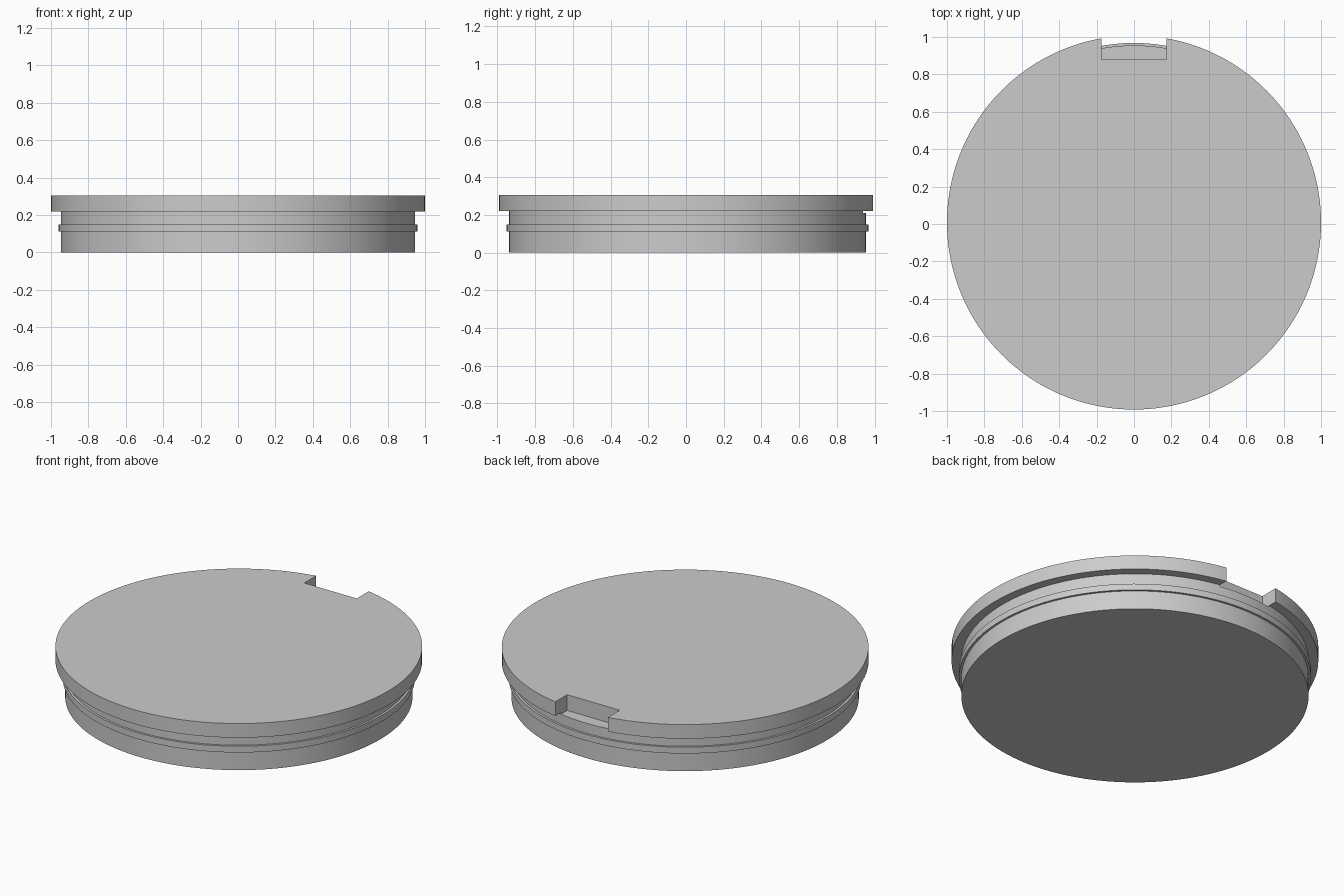
import bpy, bmesh
from math import radians, tau
from mathutils import Vector

cube = bpy.data.objects.get("Cube")
if cube:
    bpy.data.objects.remove(cube, do_unlink=True)

CENTRE_Y = 0.008

# Plain grey plastic
grey = bpy.data.materials.new("plain_grey")
grey.use_nodes = True
colour = (0.6, 0.6, 0.6, 1)
grey.diffuse_color = colour
grey.node_tree.nodes["Principled BSDF"].inputs["Base Color"].default_value = colour


def lathe(name, profile, steps=160):
    """Revolve a radius/height profile around the z axis."""
    bm = bmesh.new()
    verts = [bm.verts.new((r, 0, z)) for r, z in profile]
    edges = [bm.edges.new(pair) for pair in zip(verts, verts[1:])]
    bmesh.ops.spin(bm, geom=verts + edges, cent=Vector(), axis=(0, 0, 1),
                   angle=tau, steps=steps, use_merge=True)
    bmesh.ops.remove_doubles(bm, verts=bm.verts, dist=0.0001)
    # Close the top and bottom with single flat caps
    bmesh.ops.holes_fill(bm, edges=[e for e in bm.edges if e.is_boundary], sides=0)
    bmesh.ops.recalc_face_normals(bm, faces=bm.faces)
    mesh = bpy.data.meshes.new(name)
    bm.to_mesh(mesh)
    bm.free()
    obj = bpy.data.objects.new(name, mesh)
    bpy.context.collection.objects.link(obj)
    mesh.materials.append(grey)
    return obj


# Stepped lid: plug, raised sealing ring, wide flange
lid = lathe("lid", [
    (0.947, 0), (0.947, 0.112), (0.96, 0.112), (0.96, 0.15),
    (0.947, 0.15), (0.947, 0.22), (1, 0.22), (1, 0.305),
])
lid.location.y = CENTRE_Y

# Pry notch through the back of the flange
bpy.ops.mesh.primitive_cube_add(size=1, location=(0, 1.03, 0.31))
cutter = bpy.context.object
cutter.name = "notch_cutter"
cutter.scale = (0.35, 0.3, 0.2)
cutter.hide_render = True
cutter.data.materials.append(grey)

notch = lid.modifiers.new("pry_notch", 'BOOLEAN')
notch.operation = 'DIFFERENCE'
notch.solver = 'EXACT'
notch.object = cutter

bpy.ops.object.select_all(action='DESELECT')
lid.select_set(True)
bpy.context.view_layer.objects.active = lid
bpy.ops.object.modifier_apply(modifier=notch.name)
bpy.data.objects.remove(cutter, do_unlink=True)
bpy.ops.object.shade_smooth_by_angle(angle=radians(30))
